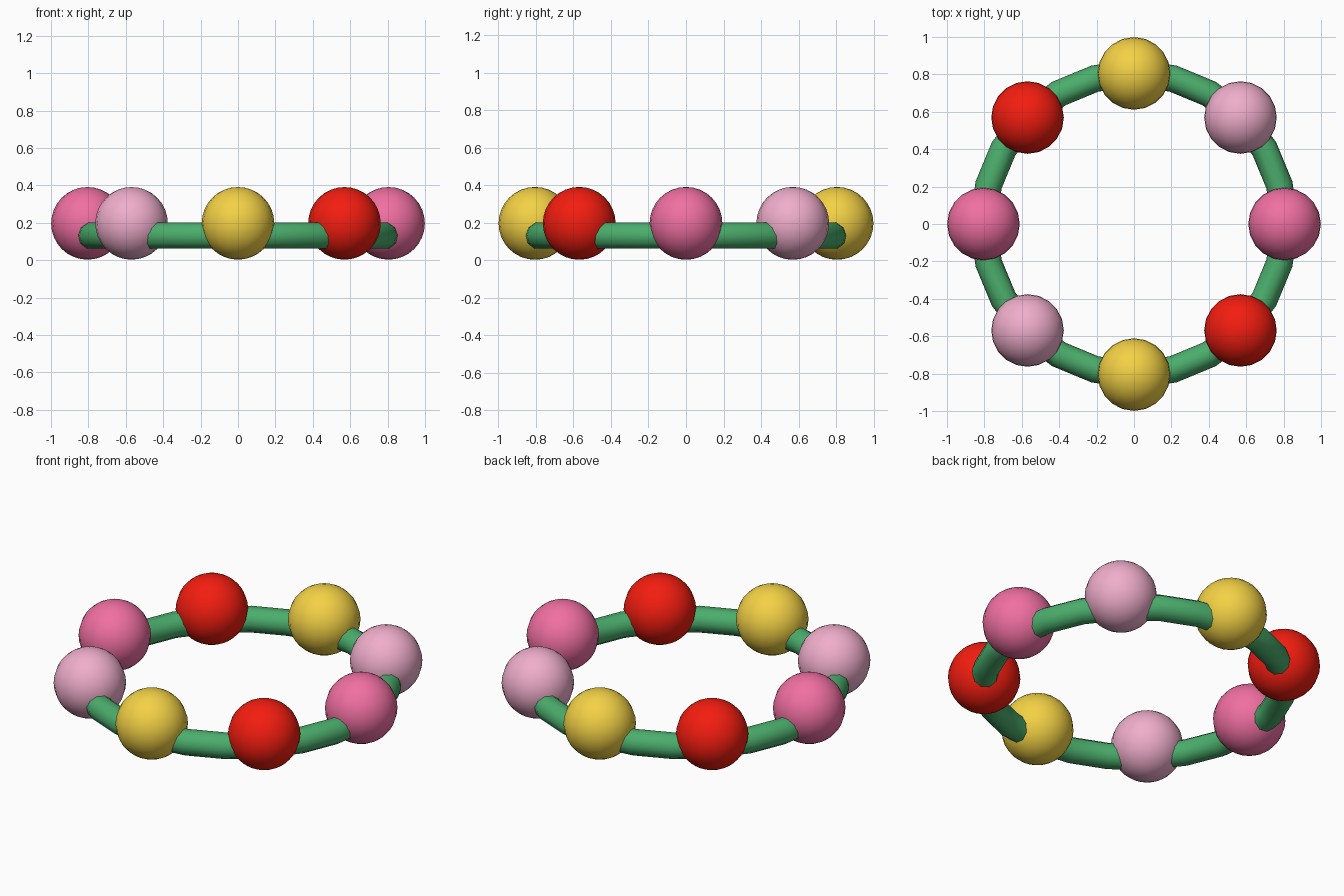
import bpy
from math import cos, sin, pi, radians

if "Cube" in bpy.data.objects:
    bpy.data.objects.remove(bpy.data.objects["Cube"])

RING_R, TUBE_R, TUBE_Z = 0.805, 0.072, 0.132
BALL_R, BALL_Z = 0.194, 0.197


def material(name, rgb):
    m = bpy.data.materials.new(name)
    m.diffuse_color = (*rgb, 1)
    m.use_nodes = True
    m.node_tree.nodes["Principled BSDF"].inputs["Base Color"].default_value = m.diffuse_color
    return m


def finish(name, mat):
    o = bpy.context.object
    o.name = name
    o.data.materials.append(mat)
    bpy.ops.object.shade_smooth_by_angle(angle=radians(50))
    return o


# green ring joining the beads
bpy.ops.mesh.primitive_torus_add(major_radius=RING_R, minor_radius=TUBE_R,
                                 major_segments=24, minor_segments=10,
                                 location=(0, 0, TUBE_Z))
finish("ring", material("green", (0.07, 0.42, 0.15)))

# eight beads, four colours repeated twice around the ring
colours = [material("pink", (0.87, 0.16, 0.36)),
           material("pale_pink", (0.87, 0.42, 0.60)),
           material("yellow", (0.90, 0.64, 0.06)),
           material("red", (0.90, 0.012, 0.005))]
for i in range(8):
    a = i * pi / 4
    bpy.ops.mesh.primitive_uv_sphere_add(
        segments=20, ring_count=16, radius=BALL_R,
        location=(RING_R * cos(a), RING_R * sin(a), BALL_Z))
    finish(f"bead_{i + 1}", colours[i % 4])
